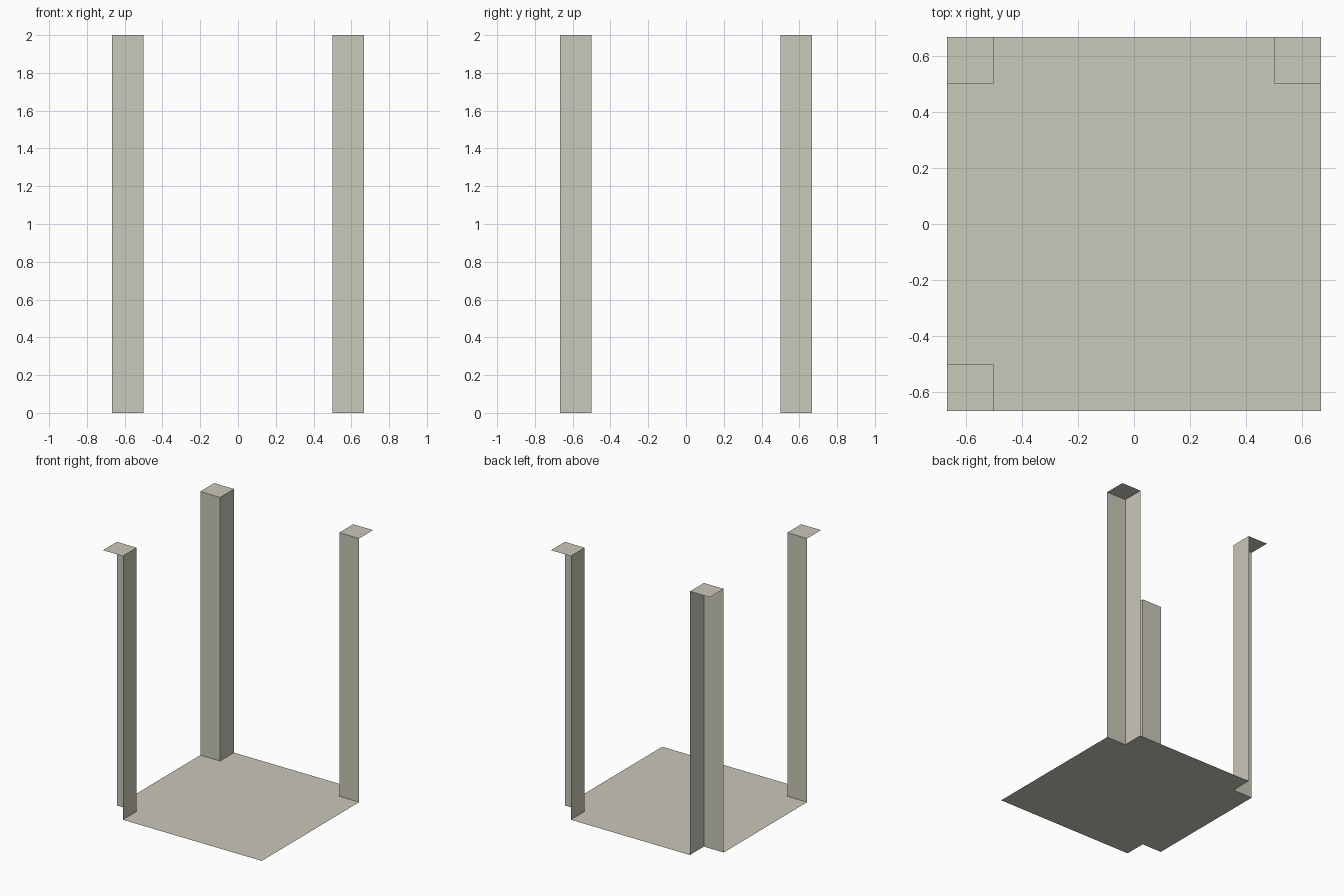
import bpy
import bmesh

if "Cube" in bpy.data.objects:
    bpy.data.objects.remove(bpy.data.objects["Cube"])

OUT, INN, TOP = 2 / 3, 0.5, 2.0   # outer edge, inner post edge, post height

stone = bpy.data.materials.new("pale stone")
stone.diffuse_color = (0.59, 0.578, 0.491, 1)
stone.use_nodes = True
stone.node_tree.nodes["Principled BSDF"].inputs["Base Color"].default_value = stone.diffuse_color


def make_object(name, faces):
    """Object from a list of faces, each a list of corner points."""
    bm = bmesh.new()
    for pts in faces:
        bm.faces.new([bm.verts.new(p) for p in pts])
    bmesh.ops.remove_doubles(bm, verts=bm.verts, dist=1e-4)
    mesh = bpy.data.meshes.new(name)
    bm.to_mesh(mesh)
    bm.free()
    mesh.materials.append(stone)
    obj = bpy.data.objects.new(name, mesh)
    bpy.context.collection.objects.link(obj)


def post(name, sx, sy):
    """Open post: the two inward walls and a cap; outer sides stay open."""
    xi, xo, yi, yo = sx * INN, sx * OUT, sy * INN, sy * OUT
    faces = [
        [(xi, yi, 0), (xi, yo, 0), (xi, yo, TOP), (xi, yi, TOP)],
        [(xo, yi, 0), (xi, yi, 0), (xi, yi, TOP), (xo, yi, TOP)],
        [(xi, yi, TOP), (xi, yo, TOP), (xo, yo, TOP), (xo, yi, TOP)],
    ]
    if sx * sy < 0:
        # keep the normals facing inward and up on the mirrored corner
        faces = [f[::-1] for f in faces]
    # the corner winding above points down for sx * sy > 0, so flip all
    make_object(name, [f[::-1] for f in faces])


# Posts on three corners, the front right corner stays empty
post("back_left_post", -1, 1)
post("back_right_post", 1, 1)
post("front_left_post", -1, -1)

# Floor sheet, notched under each post
outline = [
    (OUT, -OUT), (OUT, INN), (INN, INN), (INN, OUT),
    (-INN, OUT), (-INN, INN), (-OUT, INN),
    (-OUT, -INN), (-INN, -INN), (-INN, -OUT),
]
make_object("floor", [[(x, y, 0) for x, y in outline]])
